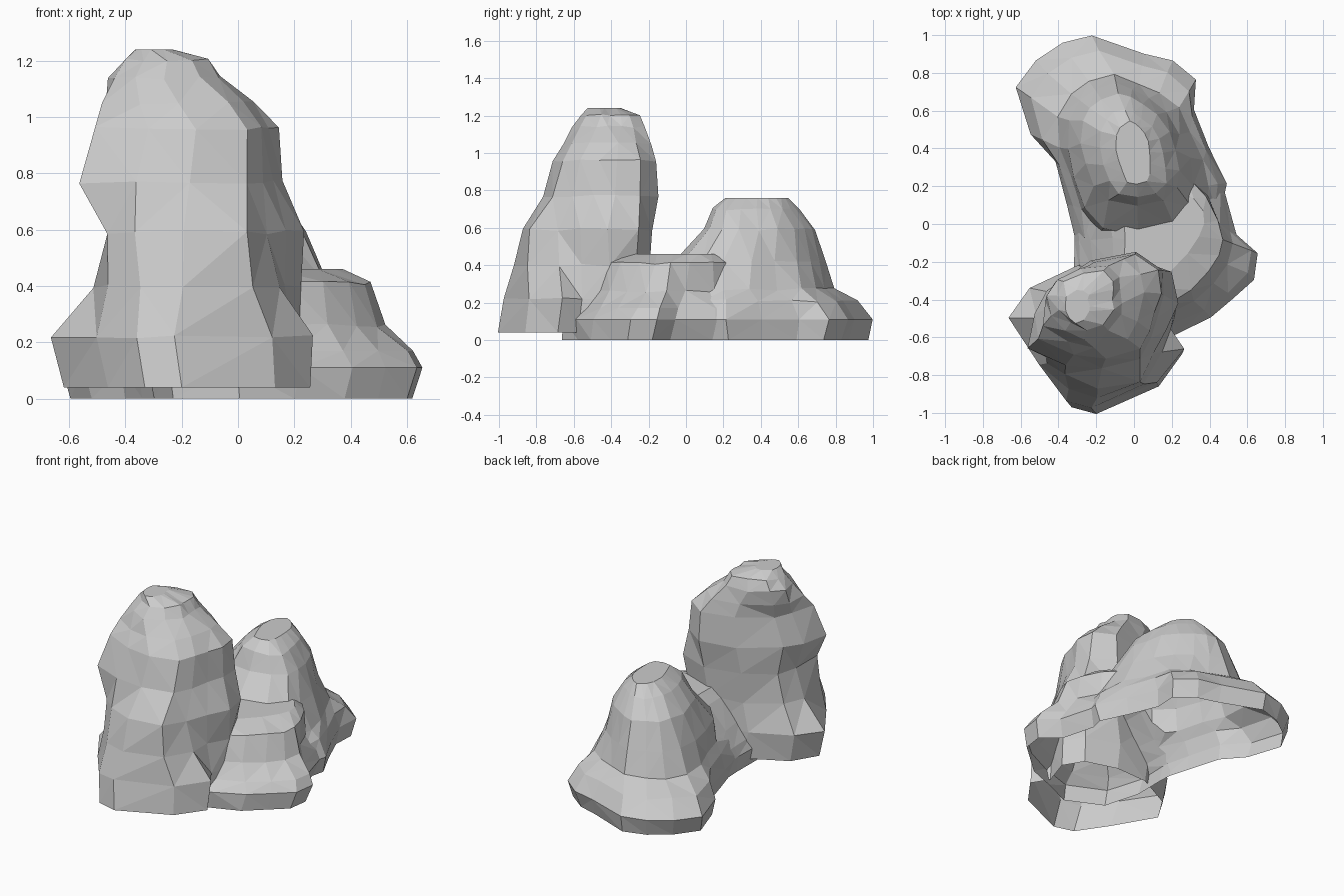
import bpy, bmesh, random
from mathutils import Vector

random.seed(4)
if "Cube" in bpy.data.objects:
    bpy.data.objects.remove(bpy.data.objects["Cube"])

stone = bpy.data.materials.new("grey stone")
stone.use_nodes = True
stone.diffuse_color = (0.6, 0.6, 0.6, 1)
stone.node_tree.nodes["Principled BSDF"].inputs["Base Color"].default_value = (0.6, 0.6, 0.6, 1)


def unit(outline):
    """Fit an outline into the unit square."""
    xs, ys = zip(*outline)
    return [Vector(((x - min(xs)) / (max(xs) - min(xs)), (y - min(ys)) / (max(ys) - min(ys))))
            for x, y in outline]


def mix(a, b, t):
    """Blend two outlines."""
    return [p.lerp(q, t) for p, q in zip(unit(a), unit(b))]


def loft(name, levels, rough):
    """Stack rings given as (z, outline, x0, x1, y0, y1)."""
    bm = bmesh.new()
    rings = []
    for z, outline, x0, x1, y0, y1 in levels:
        ring = []
        for u, v in unit(outline):
            jx, jy, jz = (random.uniform(-rough, rough) for _ in range(3))
            lift = jz if 0.2 < z < levels[-1][0] else 0
            ring.append(bm.verts.new((x0 + u * (x1 - x0) + jx, y0 + v * (y1 - y0) + jy, z + lift)))
        rings.append(ring)
    for low, high in zip(rings, rings[1:]):
        for i in range(len(low)):
            j = (i + 1) % len(low)
            bm.faces.new((low[i], low[j], high[j], high[i]))
    bm.faces.new(rings[-1])
    bm.faces.new(rings[0][::-1])
    bmesh.ops.triangulate(bm, faces=[f for f in bm.faces if len(f.verts) == 4])
    bmesh.ops.recalc_face_normals(bm, faces=bm.faces)
    mesh = bpy.data.meshes.new(name)
    bm.to_mesh(mesh)
    bm.free()
    mesh.materials.append(stone)
    obj = bpy.data.objects.new(name, mesh)
    bpy.context.collection.objects.link(obj)
    return obj


def open_base(obj):
    """Remove the flat underside to leave a hollow shell."""
    bm = bmesh.new()
    bm.from_mesh(obj.data)
    base = min(v.co.z for v in bm.verts) + 0.01
    under = [f for f in bm.faces if all(v.co.z < base for v in f.verts)]
    bmesh.ops.delete(bm, geom=under, context='FACES')
    bm.to_mesh(obj.data)
    bm.free()


# Tall boulder: broad foot, slight waist, overhanging head, narrow crown
foot = [(.26, -.68), (.19, -.57), (.24, -.4), (.17, -.27), (-.05, -.2), (-.3, -.22),
        (-.56, -.34), (-.66, -.51), (-.5, -.77), (-.36, -.97), (-.22, -1), (.12, -.86)]
waist = [(.1, -.68), (.17, -.56), (.24, -.42), (.2, -.26), (0, -.18), (-.25, -.21),
         (-.43, -.35), (-.46, -.48), (-.46, -.71), (-.36, -.8), (-.2, -.87), (.03, -.84)]
head = [(.08, -.6), (.11, -.5), (.15, -.38), (.14, -.25), (0, -.15), (-.24, -.2),
        (-.47, -.36), (-.52, -.48), (-.57, -.66), (-.36, -.75), (-.18, -.77), (.03, -.72)]
crown = [(-.07, -.48), (-.07, -.42), (-.07, -.35), (-.08, -.28), (-.14, -.22), (-.28, -.23),
         (-.41, -.29), (-.46, -.38), (-.44, -.48), (-.37, -.56), (-.26, -.61), (-.13, -.57)]
tall = loft("tall_boulder", [
    (.04, foot, -.62, .26, -1, -.2),
    (.22, foot, -.66, .26, -.97, -.2),
    (.40, mix(foot, waist, .5), -.52, .22, -.92, -.2),
    (.59, waist, -.46, .24, -.87, -.18),
    (.77, head, -.57, .16, -.77, -.15),
    (.96, head, -.50, .14, -.71, -.16),
    (1.05, mix(head, crown, .5), -.48, .05, -.66, -.19),
    (1.14, crown, -.46, -.07, -.61, -.22),
    (1.2, crown, -.41, -.11, -.56, -.25),
    (1.24, crown, -.37, -.24, -.52, -.35)], .007)

# Rear boulder: dome rising from a wide uneven skirt
skirt = [(.47, .1), (.49, .22), (.4, .4), (.32, .6), (.33, .76), (.2, .86), (.05, .9), (-.23, 1),
         (-.38, .96), (-.52, .87), (-.62, .72), (-.55, .48), (-.42, .33), (-.36, .1),
         (-.3, -.1), (0, -.12), (.3, 0)]
dome = [(.27, .14), (.28, .26), (.26, .4), (.21, .53), (.14, .65), (.05, .72), (-.03, .77), (-.12, .8),
        (-.22, .76), (-.3, .7), (-.35, .6), (-.36, .45), (-.33, .3), (-.27, .15),
        (-.18, .04), (0, 0), (.18, .04)]
rear = loft("rear_boulder", [
    (0, skirt, -.59, .46, -.1, .97),
    (.11, skirt, -.62, .49, -.12, 1),
    (.21, mix(skirt, dome, .2), -.54, .45, -.1, .92),
    (.27, mix(skirt, dome, .7), -.4, .4, -.08, .79),
    (.42, dome, -.35, .32, -.06, .75),
    (.59, dome, -.28, .24, .09, .69),
    (.7, dome, -.18, .17, .14, .61),
    (.76, dome, -.09, .09, .21, .55)], .007)

# Low ledge joining the rear boulder to the tall one, falling away from a slanting ridge
ledge = [(.66, -.16), (.54, -.06), (.48, .16), (.42, .34), (-.1, .35), (-.33, .1), (-.32, -.1),
         (-.32, -.3), (-.25, -.55), (0, -.66), (.22, -.58), (.4, -.5), (.53, -.4), (.64, -.3)]
crest = [(.47, -.08), (.44, .02), (.38, .14), (.28, .25), (0, .25), (-.15, .1), (-.13, -.08),
         (-.12, -.22), (-.06, -.36), (.05, -.44), (.17, -.42), (.3, -.34), (.39, -.25), (.45, -.16)]
ridge = [(.37, 0), (.36, .07), (.31, .14), (.2, .2), (.05, .2), (-.05, .1), (-.05, -.08),
         (-.05, -.22), (-.02, -.33), (.04, -.35), (.11, -.33), (.2, -.25), (.28, -.16), (.35, -.07)]
low = loft("low_ledge", [
    (0, ledge, -.31, .62, -.66, .32),
    (.11, ledge, -.33, .66, -.66, .35),
    (.17, mix(ledge, crest, .1), -.3, .62, -.6, .33),
    (.26, mix(ledge, crest, .5), -.24, .52, -.53, .3),
    (.41, crest, -.14, .47, -.45, .26),
    (.46, ridge, -.05, .37, -.35, .2)], .007)

# Merge ledge and dome into one shell
union = rear.modifiers.new("merge", 'BOOLEAN')
union.operation = 'UNION'
union.solver = 'EXACT'
union.object = low
merged = bpy.data.meshes.new_from_object(rear.evaluated_get(bpy.context.evaluated_depsgraph_get()))
rear.modifiers.clear()
rear.data = merged
bpy.data.objects.remove(low)

for rock in (tall, rear):
    open_base(rock)
